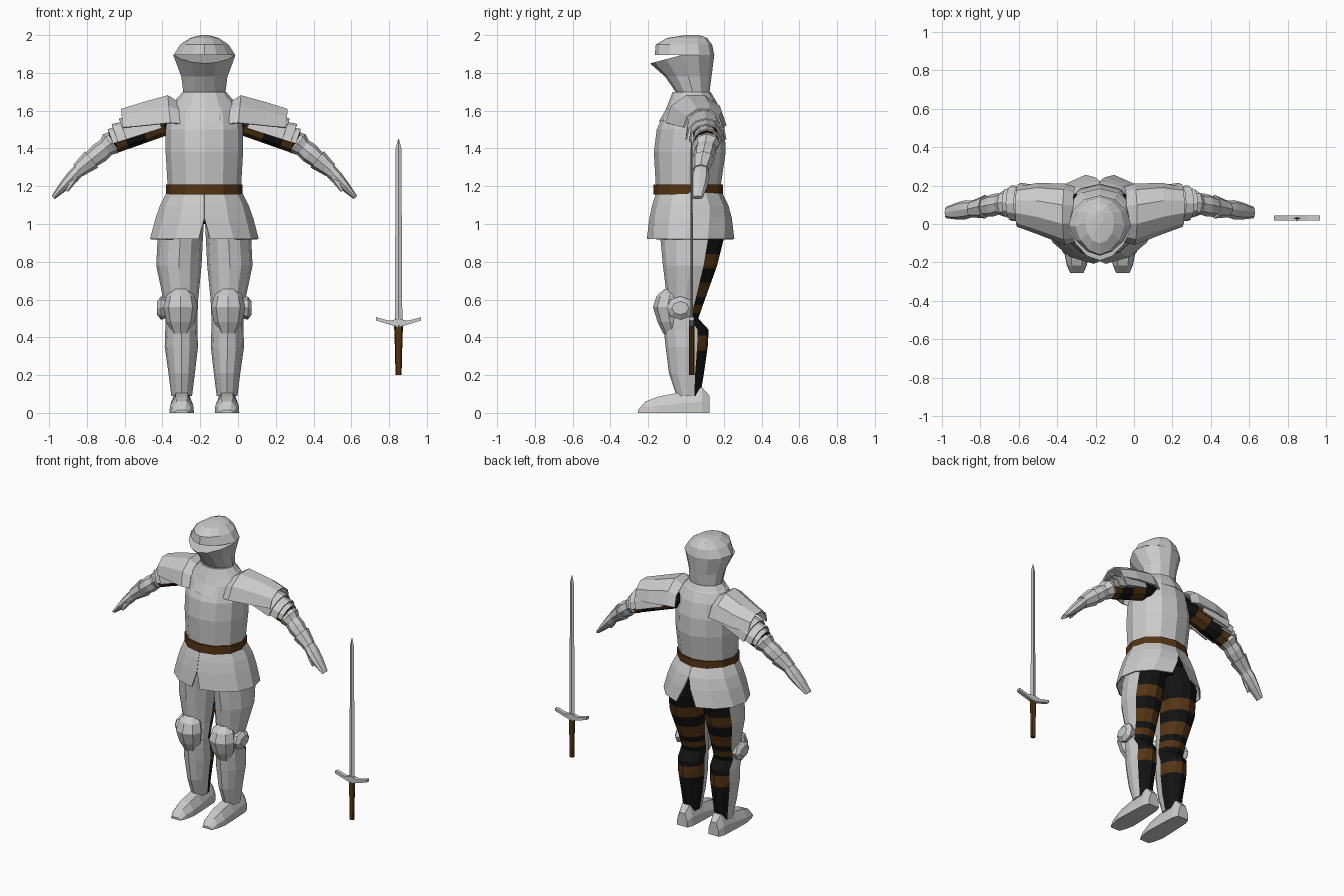
import bpy, bmesh, math
from mathutils import Vector

cube = bpy.data.objects.get("Cube")
if cube:
    bpy.data.objects.remove(cube)

BODY_X = -0.178
UP = Vector((0, 0, 1))


def material(name, color):
    m = bpy.data.materials.new(name)
    m.use_nodes = True
    m.diffuse_color = color
    m.node_tree.nodes["Principled BSDF"].inputs["Base Color"].default_value = color
    return m


STEEL = material("steel", (0.6, 0.6, 0.6, 1))
LEATHER = material("brown leather", (0.09, 0.035, 0.007, 1))
CLOTH = material("black cloth", (0.006, 0.006, 0.006, 1))


def loft(name, rings, mats=(STEEL,), rule=None, closed=True, origin=(BODY_X, 0, 0),
         mirror=False, thickness=0):
    """Skin a list of rings; rule(ring, side) picks the material of each face."""
    bm = bmesh.new()
    rows = [[bm.verts.new(p) for p in ring] for ring in rings]
    n = len(rows[0])
    for i in range(len(rows) - 1):
        for j in range(n if closed else n - 1):
            k = (j + 1) % n
            f = bm.faces.new((rows[i][j], rows[i][k], rows[i + 1][k], rows[i + 1][j]))
            f.material_index = rule(i, j) if rule else 0
    if closed:
        bm.faces.new(rows[0])
        bm.faces.new(rows[-1])
    bmesh.ops.recalc_face_normals(bm, faces=bm.faces)
    me = bpy.data.meshes.new(name)
    bm.to_mesh(me)
    bm.free()
    for m in mats:
        me.materials.append(m)
    ob = bpy.data.objects.new(name, me)
    ob.location = origin
    bpy.context.collection.objects.link(ob)
    if thickness:
        mod = ob.modifiers.new("thickness", "SOLIDIFY")
        mod.thickness = thickness
        mod.offset = 0
    if mirror:
        ob.modifiers.new("mirror", "MIRROR")
    return ob


def level(z, hw, front, back, cx=0, n=12, drop=0, point=0):
    """Horizontal oval from its half width and front and back y."""
    ring = []
    for j in range(n):
        a = math.tau * j / n
        c, s = math.cos(a), math.sin(a)
        f = max(c, 0)
        ring.append(Vector((cx + hw * s * (1 - point * f),
                            (front + back) / 2 - (back - front) / 2 * c, z - drop * f)))
    return ring


def across(center, direction, high, wide, n=8, sweep=360):
    """Ring, or arch when sweep is under a full turn, square to a limb."""
    d = Vector(direction)
    up = Vector((-d.z, 0, d.x)).normalized()
    full = sweep == 360
    ring = []
    for j in range(n):
        a = math.radians(sweep) * (j / n if full else j / (n - 1) - 0.5)
        ring.append(Vector(center) + up * high * math.cos(a)
                    + Vector((0, wide * math.sin(a), 0)))
    return ring


def sample(keys, z):
    """Interpolate a descending profile at height z."""
    for a, b in zip(keys, keys[1:]):
        if b[0] <= z <= a[0]:
            t = (a[0] - z) / (a[0] - b[0])
            return [p + (q - p) * t for p, q in zip(a, b)]


# Helmet: lower face guard and skull, with an eye slot between
loft("helmet_guard", [
    level(1.64, 0.125, -0.07, 0.13), level(1.7, 0.112, -0.055, 0.125),
    level(1.78, 0.122, -0.11, 0.135, point=0.15),
    level(1.895, 0.165, -0.19, 0.15, drop=0.045, point=0.25)])
loft("helmet_skull", [
    level(1.895, 0.163, -0.165, 0.15, point=0.25), level(1.95, 0.128, -0.16, 0.138, point=0.2),
    level(1.985, 0.075, -0.1, 0.112), level(2.0, 0.02, 0, 0.07)])

# Cuirass, collar plate and belt
loft("cuirass", [level(*r) for r in (
    (1.15, 0.185, -0.15, 0.17), (1.21, 0.195, -0.16, 0.185), (1.38, 0.205, -0.17, 0.21),
    (1.5, 0.205, -0.155, 0.205), (1.6, 0.19, -0.11, 0.18), (1.66, 0.15, -0.08, 0.155),
    (1.7, 0.1, -0.05, 0.12))])
loft("collar_plate", [level(1.7, 0.115, -0.07, 0.13), level(1.64, 0.165, -0.11, 0.165, drop=0.04),
                      level(1.6, 0.185, -0.145, 0.185, drop=0.06, point=0.2)])
loft("belt", [level(z, 0.203, -0.173, 0.195) for z in (1.155, 1.21)], (LEATHER,))
loft("hips", [level(1.0, 0.15, -0.1, 0.14), level(1.15, 0.18, -0.14, 0.16)], (CLOTH,))

# Skirt: two halves parted at the front and back
skirt = []
for z, hw, front, back, start, end in (
        (1.18, 0.19, -0.15, 0.18, 0, 180), (1.1, 0.23, -0.175, 0.22, 0, 180),
        (1.03, 0.255, -0.19, 0.24, 0, 175), (0.92, 0.285, -0.205, 0.26, 6, 165)):
    row = []
    for j in range(7):
        a = math.radians(start + (end - start) * j / 6)
        row.append((hw * math.sin(a), (front + back) / 2 - (back - front) / 2 * math.cos(a), z))
    skirt.append(row)
loft("skirt", skirt, closed=False, mirror=True, thickness=0.008)

# Legs: steel in front and outside, cloth with straps behind
LEG = [(1.06, 0.1, 0.1, -0.11, 0.17), (0.92, 0.128, 0.12, -0.135, 0.2),
       (0.78, 0.135, 0.12, -0.122, 0.165), (0.6, 0.125, 0.092, -0.1, 0.1),
       (0.5, 0.122, 0.085, -0.105, 0.065), (0.44, 0.122, 0.085, -0.118, 0.12),
       (0.35, 0.122, 0.088, -0.108, 0.115), (0.21, 0.12, 0.07, -0.09, 0.095),
       (0.09, 0.12, 0.055, -0.05, 0.075)]
straps = ((0.84, 0.765), (0.69, 0.61), (0.57, 0.53), (0.41, 0.33))
heights = sorted({k[0] for k in LEG} | {z for s in straps for z in s}, reverse=True)


def leg_rule(i, j):
    if j <= 3 or j >= 9:
        return 0
    mid = (heights[i] + heights[i + 1]) / 2
    return 1 if any(lo < mid < hi for hi, lo in straps) else 2


leg_rings = []
for z in heights:
    _, cx, hw, front, back = sample(LEG, z)
    leg_rings.append(level(z, hw, front, back, cx))
loft("legs", leg_rings, (STEEL, LEATHER, CLOTH), leg_rule, mirror=True)

# Knee guards with side wings
loft("knee_guards", [level(z, hw, front, -0.02, 0.126, 8) for z, hw, front in (
    (0.42, 0.045, -0.12), (0.48, 0.075, -0.15), (0.56, 0.09, -0.175),
    (0.62, 0.075, -0.155), (0.655, 0.04, -0.115))], mirror=True)
loft("knee_wings", [across((x, -0.03, 0.555), (1, 0, 0), h, w) for x, h, w in (
    (0.17, 0.045, 0.06), (0.23, 0.062, 0.073), (0.25, 0.035, 0.045))], mirror=True)

# Shoes: sections from heel to toe
loft("shoes", [[(0.12 + sx * hw, y, h * f) for sx, f in (
    (-1, 0), (-0.95, 0.45), (-0.5, 1), (0.5, 1), (0.95, 0.45), (1, 0))]
    for y, h, hw in ((0.125, 0.09, 0.04), (0.085, 0.135, 0.055), (-0.05, 0.105, 0.062),
                     (-0.15, 0.085, 0.065), (-0.215, 0.06, 0.052), (-0.255, 0.015, 0.035))],
     mirror=True)

# Arms
shoulder, elbow = Vector((0.12, 0.09, 1.56)), Vector((0.49, 0.11, 1.43))
wrist, fingertip = Vector((0.655, 0.08, 1.295)), Vector((0.8, 0.06, 1.14))
upper, lower, hand = elbow - shoulder, wrist - elbow, fingertip - wrist
loft("upper_arms", [across(shoulder + upper * t, upper, 0.06, 0.065)
                    for t in (0, 0.26, 0.54, 0.81, 0.95, 1)],
     (CLOTH, LEATHER), lambda i, j: i % 2, mirror=True)
loft("elbow_guards", [across(elbow + lower * t, lower, h, w) for t, h, w in (
    (-0.14, 0.05, 0.058), (0.03, 0.064, 0.072), (0.2, 0.048, 0.056))], mirror=True)
loft("forearms", [across(elbow + lower * t, lower, r, r * 1.1) for t, r in (
    (0.05, 0.046), (0.4, 0.054), (0.85, 0.04), (1, 0.04))], mirror=True)
loft("gauntlet_cuffs", [across(wrist + lower * t, lower, r, r * 1.1) for t, r in (
    (-0.35, 0.056), (-0.05, 0.044), (0.08, 0.04))], mirror=True)
loft("hands", [across(wrist + hand * t, hand, h, w) for t, h, w in (
    (-0.05, 0.034, 0.04), (0.3, 0.034, 0.05), (0.6, 0.027, 0.045), (1, 0.012, 0.03))],
     mirror=True)
thumb = wrist + Vector((0.02, -0.025, -0.03))
along = Vector((0.055, -0.02, -0.09))
loft("thumbs", [across(thumb + along * t, along, r, r, 6)
                for t, r in ((0, 0.02), (0.5, 0.018), (1, 0.009))], mirror=True)

# Shoulder plates: a broad top arch and overlapping lames down the arm
loft("shoulder_plates", [across(c, (1, 0, -0.1), h, w, 6, 180) for c, h, w in (
    ((0.13, 0.05, 1.53), 0.12, 0.14), ((0.18, 0.05, 1.535), 0.15, 0.155),
    ((0.32, 0.08, 1.52), 0.125, 0.13), ((0.43, 0.09, 1.51), 0.1, 0.1))],
     closed=False, mirror=True, thickness=0.01)
for name, start, end, size in (("upper_lames", 0.3, 0.8, 0.105), ("middle_lames", 0.55, 0.92, 0.09),
                               ("lower_lames", 0.75, 0.99, 0.072)):
    loft(name, [across(shoulder + upper * start, upper, size * 0.8, size * 0.85, 7, 200),
                across(shoulder + upper * end, upper, size, size, 7, 190)],
         closed=False, mirror=True, thickness=0.008)

# Sword standing beside the figure
SWORD = (0.85, 0.03, 0)
loft("sword_blade", [level(z, hw, -t, t, n=4) for z, hw, t in (
    (0.47, 0.02, 0.007), (1.4, 0.015, 0.005), (1.45, 0.002, 0.001))], origin=SWORD)
loft("sword_guard", [[(x, y * 0.013, z + h) for y, h in (
    (-1, -r), (1, -r), (1, r), (-1, r))] for x, z, r in (
    (-0.12, 0.498, 0.009), (-0.05, 0.478, 0.01), (0, 0.476, 0.022),
    (0.05, 0.478, 0.01), (0.12, 0.498, 0.009))], origin=SWORD)
loft("sword_grip", [level(z, hw, -0.014, 0.014, n=8) for z, hw in (
    (0.2, 0.016), (0.4, 0.021), (0.465, 0.024))], (LEATHER,), origin=SWORD)
